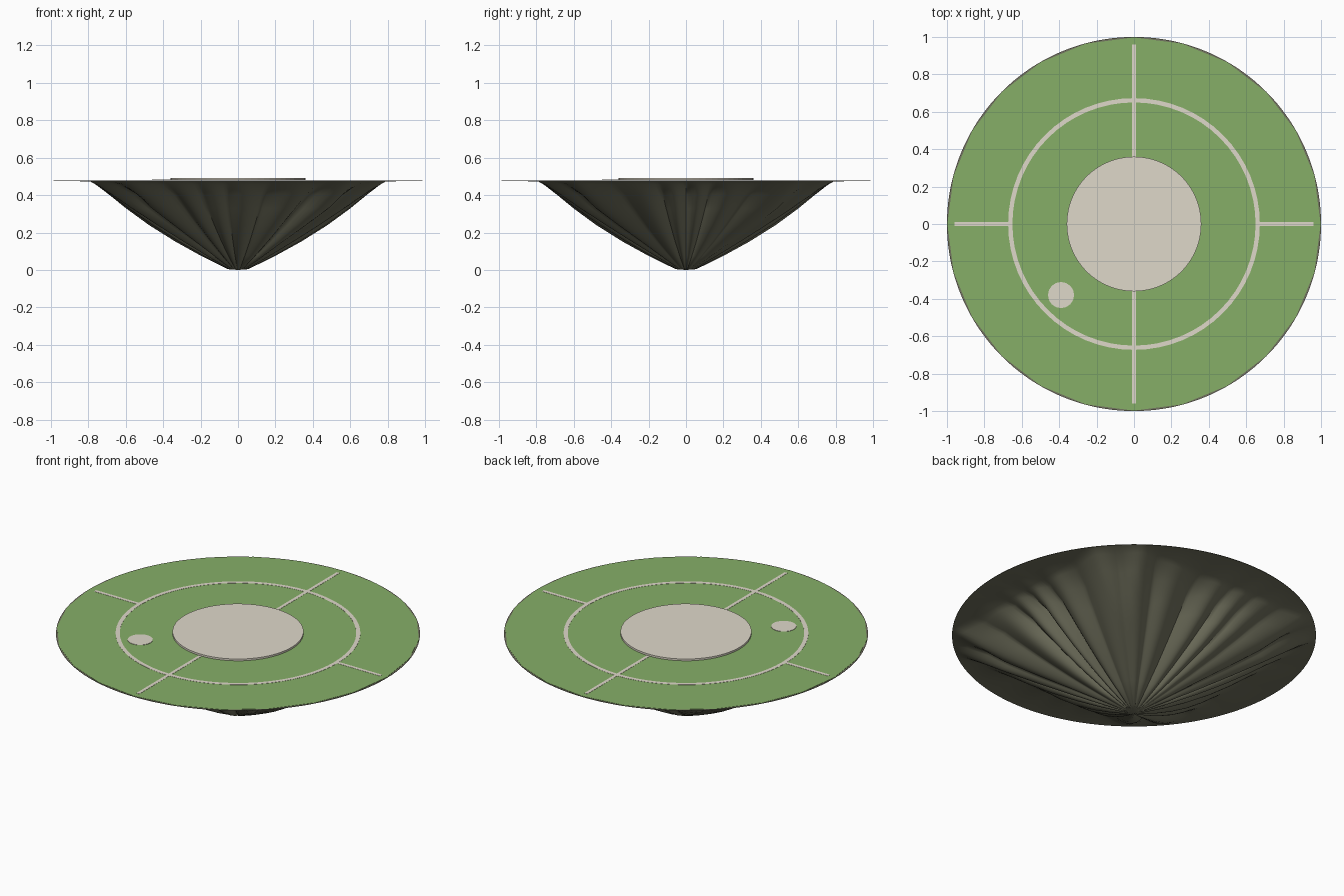
import bpy, bmesh, math
from math import sin, cos, pi

cube = bpy.data.objects.get("Cube")
if cube:
    bpy.data.objects.remove(cube)


def material(name, color):
    m = bpy.data.materials.new(name)
    m.use_nodes = True
    m.diffuse_color = (*color, 1)
    bsdf = m.node_tree.nodes["Principled BSDF"]
    bsdf.inputs["Base Color"].default_value = (*color, 1)
    bsdf.inputs["Roughness"].default_value = 0.9
    return m


GRASS = material("grass green", (0.24, 0.43, 0.137))
STONE = material("pale stone", (0.74, 0.69, 0.59))
ROCK = material("dark rock", (0.17, 0.17, 0.115))
TOP = 0.48
PATH_TOP = TOP + 0.002


def finish(bm, name, mat, angle=None):
    bmesh.ops.recalc_face_normals(bm, faces=bm.faces)
    mesh = bpy.data.meshes.new(name)
    bm.to_mesh(mesh)
    bm.free()
    mesh.materials.append(mat)
    obj = bpy.data.objects.new(name, mesh)
    bpy.context.collection.objects.link(obj)
    if angle:
        bpy.ops.object.select_all(action="DESELECT")
        obj.select_set(True)
        bpy.context.view_layer.objects.active = obj
        bpy.ops.object.shade_smooth_by_angle(angle=math.radians(angle))


def disc(name, mat, radius, z0, z1, sides, at=(0, 0)):
    bm = bmesh.new()
    bmesh.ops.create_cone(bm, cap_ends=True, segments=sides, radius1=radius,
                          radius2=radius, depth=z1 - z0)
    bmesh.ops.translate(bm, verts=bm.verts, vec=(*at, (z0 + z1) / 2))
    finish(bm, name, mat)


def bridge(bm, rings):
    for a, b in zip(rings, rings[1:]):
        for i in range(len(a)):
            j = (i + 1) % len(a)
            bm.faces.new((a[i], a[j], b[j], b[i]))


# Pleated rock underside: round rim, squarish shoulder, narrow blunt tip
N = 288
# half width, height, squareness, pleat depth
PROFILE = [(0.79, 0.473, 1, 0), (0.76, 0.456, 1, 0.05), (0.69, 0.402, 0.9, 0.12),
           (0.60, 0.328, 0.75, 0.14), (0.48, 0.24, 0.55, 0.16), (0.34, 0.152, 0.35, 0.17),
           (0.2, 0.075, 0.2, 0.19), (0.055, 0.004, 0.1, 0.2)]
bm = bmesh.new()
angles = [2 * pi * i / N for i in range(N)]
rings = [[bm.verts.new((cos(a), sin(a), z)) for a in angles] for z in (TOP - 0.001, TOP - 0.003)]
for width, z, square, depth in PROFILE:
    ring = []
    for a in angles:
        r = width / max(abs(cos(a)), abs(sin(a))) ** square
        r = min(r, 0.985 * width / PROFILE[0][0])
        fold = abs(sin(12 * a + 0.6 * sin(3 * a) + 0.5 * sin(7 * a)))
        r *= 1 - depth * (1 - fold) * (0.8 + 0.3 * sin(5 * a + 1))
        ring.append(bm.verts.new((r * cos(a), r * sin(a), z)))
    rings.append(ring)
bridge(bm, rings)
bm.faces.new(rings[0])
tip = bm.verts.new((0, 0, 0))
for i in range(N):
    bm.faces.new((rings[-1][i], rings[-1][(i + 1) % N], tip))
finish(bm, "rock_underside", ROCK, 60)

# Grass top, coarser than the rock rim beneath it
disc("grass_top", GRASS, 0.998, TOP - 0.0005, TOP + 0.001, 24)

# Stone plaza and small stepping stone
disc("centre_plaza", STONE, 0.36, TOP, TOP + 0.012, 64)
disc("small_stone", STONE, 0.07, TOP, TOP + 0.003, 16, (-0.39, -0.38))

# Ring path
bm = bmesh.new()
section = [(0.65, TOP), (0.65, PATH_TOP), (0.673, PATH_TOP), (0.673, TOP)]
steps = [2 * pi * i / 64 for i in range(64)]
rings = [[bm.verts.new((r * cos(a), r * sin(a), z)) for a in steps] for r, z in section]
bridge(bm, rings + rings[:1])
finish(bm, "ring_path", STONE)


# Four straight paths; the side ones stop at the ring
def path(name, start, end, angle):
    bm = bmesh.new()
    bmesh.ops.create_cube(bm, size=1)
    for v in bm.verts:
        x = start if v.co.x < 0 else end
        y = v.co.y * 0.02
        z = PATH_TOP if v.co.z > 0 else TOP
        v.co = (x * cos(angle) - y * sin(angle), x * sin(angle) + y * cos(angle), z)
    finish(bm, name, STONE)


for label, start, angle in (("left", 0.66, 0), ("back", 0.35, pi / 2),
                            ("right", 0.66, pi), ("front", 0.35, -pi / 2)):
    path(label + "_path", start, 0.96, angle)
